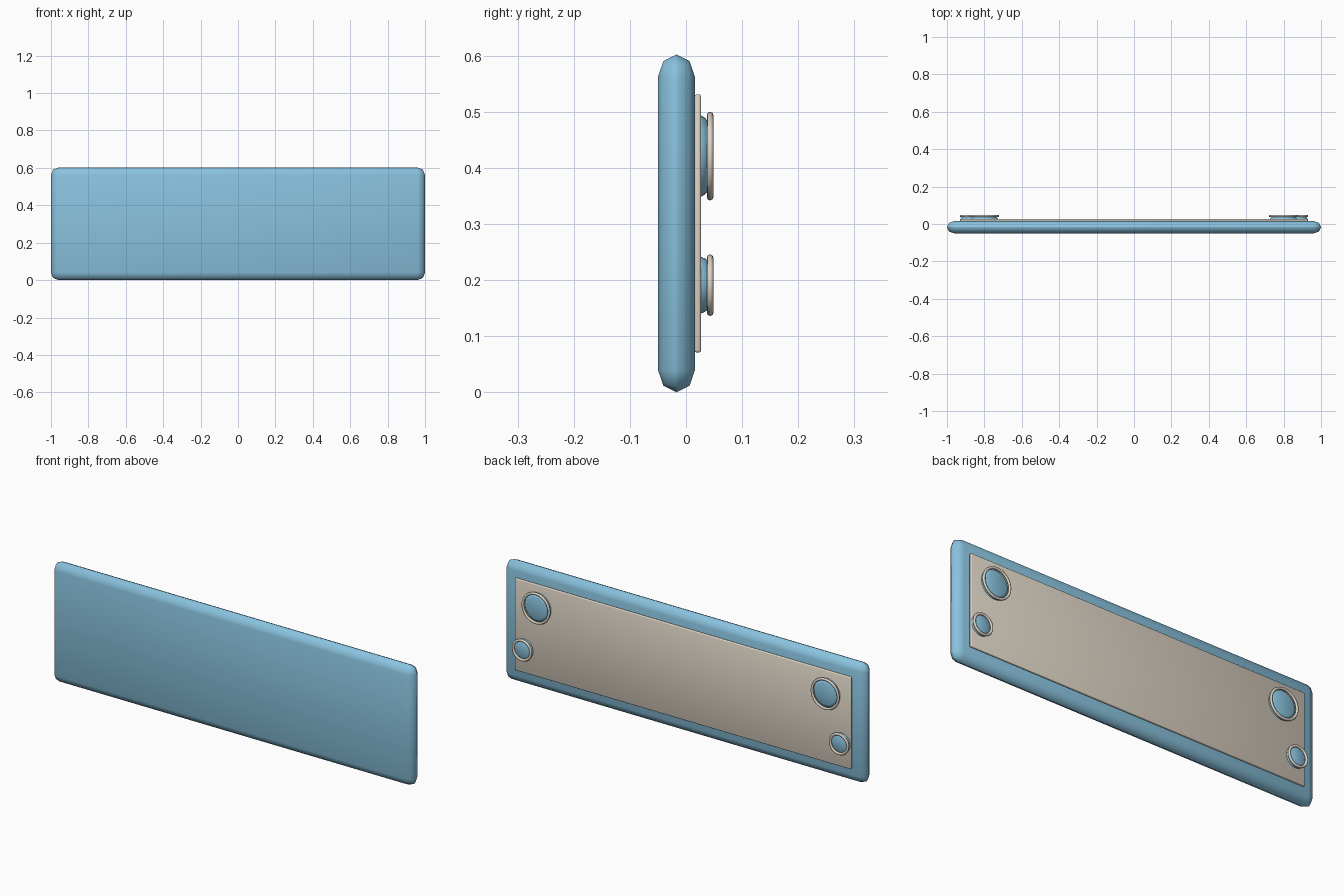
import bpy, bmesh, math
from mathutils import Matrix

if "Cube" in bpy.data.objects:
    bpy.data.objects.remove(bpy.data.objects["Cube"])


def material(name, rgb):
    m = bpy.data.materials.new(name)
    m.diffuse_color = (*rgb, 1)
    m.use_nodes = True
    m.node_tree.nodes["Principled BSDF"].inputs["Base Color"].default_value = m.diffuse_color
    return m


BLUE = material("sky blue", (0.25, 0.54, 0.73))
BEIGE = material("warm beige", (0.73, 0.66, 0.56))


def finish(bm, name, mat, angle):
    bmesh.ops.recalc_face_normals(bm, faces=bm.faces)
    mesh = bpy.data.meshes.new(name)
    bm.to_mesh(mesh)
    bm.free()
    mesh.materials.append(mat)
    ob = bpy.data.objects.new(name, mesh)
    bpy.context.collection.objects.link(ob)
    bpy.ops.object.select_all(action='DESELECT')
    ob.select_set(True)
    bpy.context.view_layer.objects.active = ob
    bpy.ops.object.shade_smooth_by_angle(angle=math.radians(angle))
    return ob


def rounded_box(name, size, loc, radius, y_squash, segments, mat):
    """Box with rounded edges, flattened in y after bevelling."""
    bm = bmesh.new()
    bmesh.ops.create_cube(bm, size=1)
    bmesh.ops.scale(bm, vec=(size[0], size[1] / y_squash, size[2]), verts=bm.verts)
    bmesh.ops.bevel(bm, geom=bm.edges[:], offset=radius, segments=segments,
                    profile=0.5, affect='EDGES', clamp_overlap=True)
    bmesh.ops.scale(bm, vec=(1, y_squash, 1), verts=bm.verts)
    bmesh.ops.translate(bm, vec=loc, verts=bm.verts)
    return finish(bm, name, mat, 50)


def lathe(name, profile, x, z, mat, closed, angle):
    """Revolve (radius, y) points around a y-facing axis at x, z."""
    bm = bmesh.new()
    verts = [bm.verts.new((r, y, 0)) for r, y in profile]
    pairs = list(zip(verts, verts[1:])) + ([(verts[-1], verts[0])] if closed else [])
    edges = [bm.edges.new(p) for p in pairs]
    bmesh.ops.spin(bm, geom=verts + edges, cent=(0, 0, 0), axis=(0, 1, 0),
                   angle=math.tau, steps=40, use_duplicate=False)
    bmesh.ops.remove_doubles(bm, verts=bm.verts, dist=1e-5)
    bmesh.ops.translate(bm, vec=(x, 0, z), verts=bm.verts)
    return finish(bm, name, mat, angle)


# Main slab and rear plate
rounded_box("body_slab", (2, 0.066, 0.602), (0, -0.017, 0.301), 0.0399, 0.033 / 0.04, 2, BLUE)
rounded_box("back_plate", (1.86, 0.012, 0.46), (0, 0.021, 0.301), 0.004, 1, 2, BEIGE)

# Round knobs with rings, mirrored left and right
for side, s in (("left", -1), ("right", 1)):
    for kind, x, z, r in (("large", 0.8, 0.421, 0.079), ("small", 0.877, 0.191, 0.055)):
        k = r / 0.079
        lathe(f"{kind}_knob_{side}",
              [(0.0735 * k, 0.02), (0.0725 * k, 0.027), (0.068 * k, 0.034),
               (0.060 * k, 0.041), (0.054 * k, 0.0435), (0, 0.0445)],
              s * x, z, BLUE, False, 60)
        ring = [(r - 0.0065 + 0.0065 * math.cos(a), 0.043 + 0.006 * math.sin(a))
                for a in (i * math.tau / 8 for i in range(8))]
        lathe(f"{kind}_ring_{side}", ring, s * x, z, BEIGE, True, 60)
